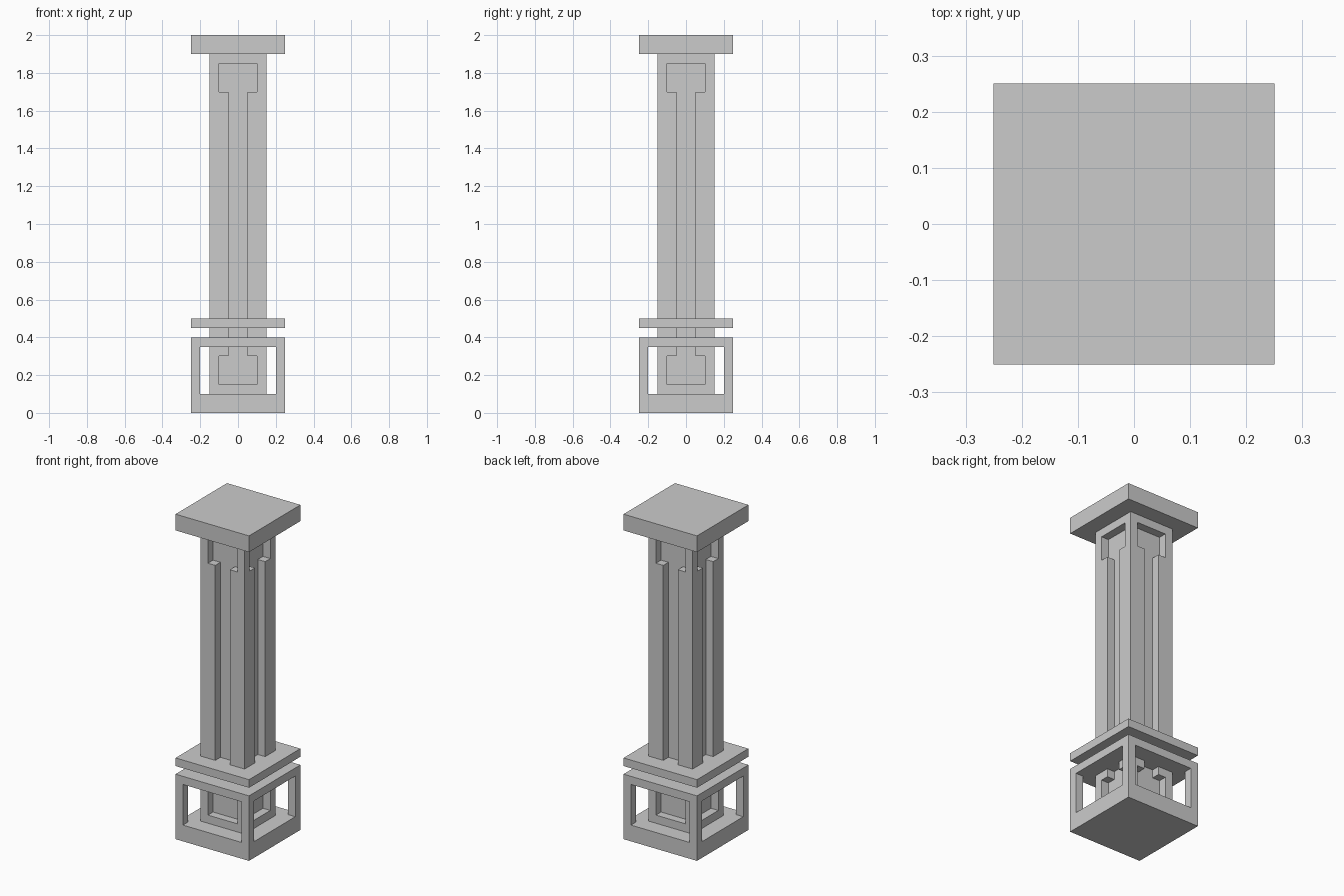
import bpy, bmesh
from mathutils import Matrix
from math import pi

if "Cube" in bpy.data.objects:
    bpy.data.objects.remove(bpy.data.objects["Cube"])


def box(name, size, center):
    bm = bmesh.new()
    bmesh.ops.create_cube(bm, size=1, matrix=Matrix.Translation(center) @ Matrix.Diagonal((*size, 1)))
    return finish(name, bm)


def finish(name, bm):
    mesh = bpy.data.meshes.new(name)
    bm.to_mesh(mesh)
    bm.free()
    obj = bpy.data.objects.new(name, mesh)
    bpy.context.collection.objects.link(obj)
    return obj


# Square plates: base, cage top, collar and capital
for name, z0, z1 in (("base_plate", 0, 0.1), ("cage_top_plate", 0.35, 0.4),
                     ("collar_plate", 0.45, 0.5), ("capital_plate", 1.9, 2.0)):
    box(name, (0.5, 0.5, z1 - z0), (0, 0, (z0 + z1) / 2))

# Four corner posts of the open base cage
for i, (sx, sy) in enumerate(((-1, -1), (1, -1), (1, 1), (-1, 1)), 1):
    box(f"cage_post_{i}", (0.05, 0.05, 0.25), (sx * 0.225, sy * 0.225, 0.225))

# Shaft: each side has an I-shaped recess, drawn as a half outline (u, z)
HALF, DEPTH, Z0, Z1 = 0.15, 0.05, 0.1, 1.9
recess = [(0, 0.15), (0.1, 0.15), (0.1, 0.3), (0.05, 0.3),
          (0.05, 1.7), (0.1, 1.7), (0.1, 1.85), (0, 1.85)]
border = [(0, Z0), (HALF, Z0), (HALF, Z1), (0, Z1)] + recess[::-1]

bm = bmesh.new()
for turn in range(4):
    rot = Matrix.Rotation(turn * pi / 2, 3, 'Z')
    for side in (1, -1):
        def face(points):
            verts = [bm.verts.new(rot @ p) for p in
                     (Matrix.Diagonal((side, 1, 1)) @ Matrix.Translation(q).translation for q in points)]
            bm.faces.new(verts[::side])

        front, back = -HALF, -HALF + DEPTH
        face([(u, front, z) for u, z in border])
        face([(u, back, z) for u, z in recess])
        for (ua, za), (ub, zb) in zip(recess, recess[1:]):
            face([(ua, front, za), (ub, front, zb), (ub, back, zb), (ua, back, za)])
bmesh.ops.remove_doubles(bm, verts=bm.verts, dist=1e-4)
bmesh.ops.holes_fill(bm, edges=[e for e in bm.edges if e.is_boundary], sides=0)
finish("recessed_shaft", bm)
